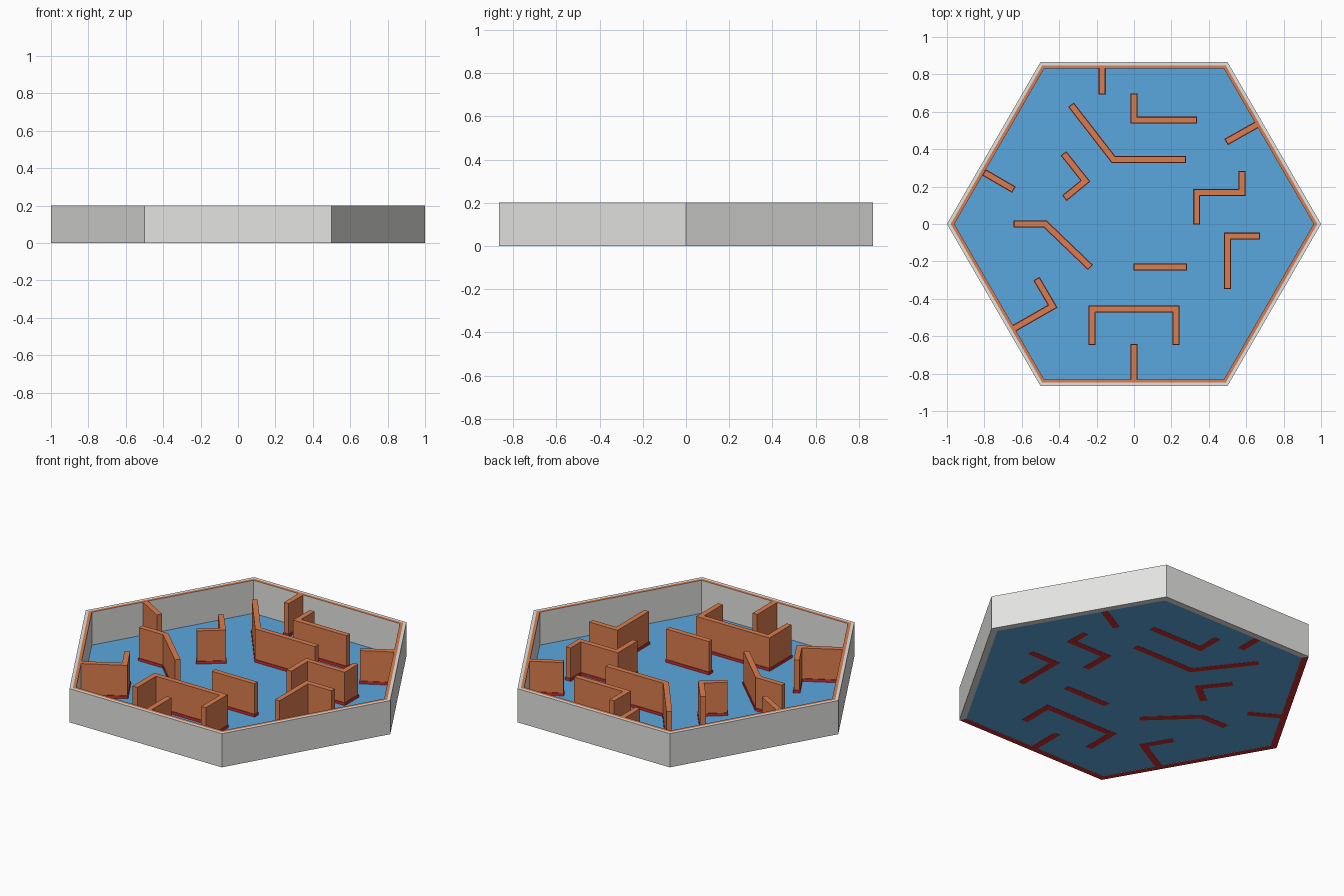
import bpy, bmesh
from math import cos, sin, radians
from mathutils import Vector

cube = bpy.data.objects.get("Cube")
if cube:
    bpy.data.objects.remove(cube, do_unlink=True)

HEIGHT = 0.2
INNER = 0.96      # inner radius of the border
BASE_TOP = 0.02


def material(name, rgb):
    lin = [((c / 255 + 0.055) / 1.055) ** 2.4 for c in rgb] + [1]
    m = bpy.data.materials.new(name)
    m.use_nodes = True
    m.diffuse_color = lin
    m.node_tree.nodes["Principled BSDF"].inputs["Base Color"].default_value = lin
    return m


grey = material("light grey", (228, 228, 226))
blue = material("floor blue", (90, 167, 222))
orange = material("wall orange", (219, 125, 77))
red = material("base red", (206, 45, 45))


def finish(name, bm, mats):
    bmesh.ops.recalc_face_normals(bm, faces=bm.faces)
    me = bpy.data.meshes.new(name)
    bm.to_mesh(me)
    bm.free()
    for m in mats:
        me.materials.append(m)
    ob = bpy.data.objects.new(name, me)
    bpy.context.scene.collection.objects.link(ob)
    return ob


def hexagon(bm, r, z):
    return [bm.verts.new((r * cos(radians(60 * k)), r * sin(radians(60 * k)), z))
            for k in range(6)]


def extrude_up(bm, face, height):
    up = bmesh.ops.extrude_face_region(bm, geom=[face])["geom"]
    verts = [g for g in up if isinstance(g, bmesh.types.BMVert)]
    bmesh.ops.translate(bm, verts=verts, vec=(0, 0, height))


# Floor slab
bm = bmesh.new()
extrude_up(bm, bm.faces.new(hexagon(bm, INNER, 0.001)), 0.003)
finish("floor", bm, [blue])

# Border: closed ring profile swept round the hexagon, with an inlaid top strip
bm = bmesh.new()
profile = [(1, 0), (1, HEIGHT), (0.98, HEIGHT), (INNER, HEIGHT), (INNER, 0)]
rings = [hexagon(bm, r, z) for r, z in profile]
for i, ring in enumerate(rings):
    nxt = rings[(i + 1) % len(rings)]
    for k in range(6):
        j = (k + 1) % 6
        f = bm.faces.new((ring[k], ring[j], nxt[j], nxt[k]))
        c = f.calc_center_median()
        if i == 2:
            f.material_index = 1
        elif i == 4 and (c.x < -0.1 or c.y < -0.8):
            f.material_index = 2
finish("border_wall", bm, [grey, orange, red])


def ribbon(name, path, width, extra, z0, z1, mat):
    """Upright strip of even width along a path, with mitred corners."""
    pts = [Vector(p) for p in path]
    dirs = [(b - a).normalized() for a, b in zip(pts, pts[1:])]
    pts[0] = pts[0] - dirs[0] * extra
    pts[-1] = pts[-1] + dirs[-1] * extra
    left, right = [], []
    bm = bmesh.new()
    for i, p in enumerate(pts):
        d0, d1 = dirs[max(i - 1, 0)], dirs[min(i, len(dirs) - 1)]
        n0, n1 = Vector((-d0.y, d0.x)), Vector((-d1.y, d1.x))
        n = (n0 + n1).normalized()
        off = n * (width / 2 / n.dot(n1))
        left.append(bm.verts.new((*(p + off), z0)))
        right.append(bm.verts.new((*(p - off), z0)))
    extrude_up(bm, bm.faces.new(left + right[::-1]), z1 - z0)
    finish(name, bm, [mat])


# Inner partitions, each on a slightly wider base strip
partitions = {
    "back_stub": [(-.17, .835), (-.17, .695)],
    "back_corner": [(0, .695), (0, .555), (.335, .555)],
    "long_bend": [(-.335, .635), (-.11, .345), (.275, .345)],
    "small_bend": [(-.375, .375), (-.26, .23), (-.37, .14)],
    "left_stub": [(.495, .44), (.655, .53)],
    "zigzag": [(.578, .28), (.578, .168), (.335, .168), (.335, 0)],
    "left_corner": [(.67, -.065), (.5, -.065), (.5, -.345)],
    "short_straight": [(0, -.23), (.28, -.23)],
    "right_bend": [(-.64, 0), (-.475, 0), (-.235, -.23)],
    "right_stub": [(-.645, .185), (-.8, .275)],
    "right_hook": [(-.52, -.295), (-.435, -.44), (-.645, -.56)],
    "front_bay": [(-.225, -.645), (-.225, -.455), (.225, -.455), (.225, -.645)],
    "front_stub": [(0, -.645), (0, -.835)],
}
for name, path in partitions.items():
    ribbon(name + "_partition", path, 0.031, 0, BASE_TOP, HEIGHT, orange)
    ribbon(name + "_base", path, 0.038, 0.003, 0, BASE_TOP, red)
